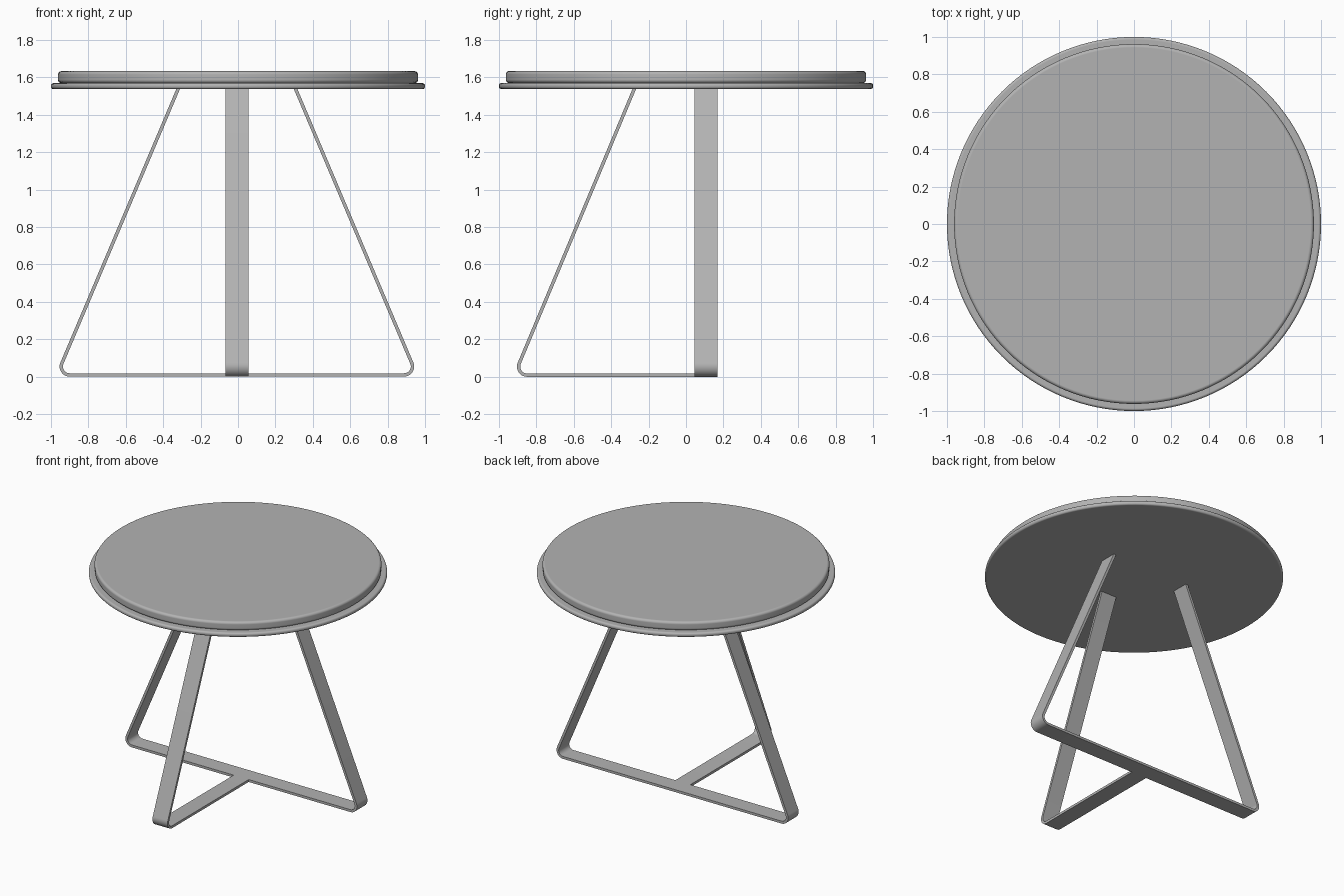
import bpy, bmesh, math
from mathutils import Vector

if "Cube" in bpy.data.objects:
    bpy.data.objects.remove(bpy.data.objects["Cube"])

CX = -0.006          # centre line of the base
THICK = 0.018        # strap thickness
WIDTH = 0.123        # strap width
TOP_Z = 1.545        # strap ends sink slightly into the plate
CORNER_R = 0.045     # bend radius on the strap centre line

# Mid grey finish for every part
GREY = bpy.data.materials.new("mid_grey")
GREY.diffuse_color = (0.45, 0.45, 0.45, 1)
GREY.use_nodes = True
GREY.node_tree.nodes["Principled BSDF"].inputs["Base Color"].default_value = GREY.diffuse_color


def finish(obj):
    obj.data.materials.append(GREY)
    bpy.ops.object.select_all(action='DESELECT')
    obj.select_set(True)
    bpy.context.view_layer.objects.active = obj
    bpy.ops.object.shade_smooth_by_angle(angle=math.radians(30))


def disc(name, radius, z0, z1, bevel):
    """Round slab with softened rims."""
    bpy.ops.mesh.primitive_cylinder_add(vertices=128, radius=radius, depth=z1 - z0,
                                        location=(0, 0, (z0 + z1) / 2))
    obj = bpy.context.object
    obj.name = name
    mod = obj.modifiers.new("rim", 'BEVEL')
    mod.width, mod.segments, mod.limit_method = bevel, 5, 'ANGLE'
    bpy.ops.object.modifier_apply(modifier=mod.name)
    finish(obj)
    obj.modifiers.new("normals", 'WEIGHTED_NORMAL').keep_sharp = True


def fillet(points, radius, steps=10):
    """Round the inner corners of a 2D polyline."""
    path = [points[0]]
    for a, b, c in zip(points, points[1:], points[2:]):
        u, v = (a - b).normalized(), (c - b).normalized()
        half = u.angle(v) / 2
        centre = b + (u + v).normalized() * radius / math.sin(half)
        s = b + u * radius / math.tan(half) - centre
        e = b + v * radius / math.tan(half) - centre
        total = s.angle(e)
        for i in range(steps + 1):
            t = i / steps
            path.append(centre + (s * math.sin((1 - t) * total)
                                  + e * math.sin(t * total)) / math.sin(total))
    path.append(points[-1])
    return path


def strap(name, points, place):
    """Flat bar following a bent path; place maps (along, height, across) to 3D."""
    path = fillet([Vector(p) for p in points], CORNER_R)
    bm = bmesh.new()
    rings = []
    for i, p in enumerate(path):
        d1 = (p - path[max(i - 1, 0)]).normalized()
        d2 = (path[min(i + 1, len(path) - 1)] - p).normalized()
        d = (d1 + d2).normalized()
        n = Vector((-d.y, d.x)) * THICK / 2
        rings.append([bm.verts.new(place(q.x, q.y, w)) for q, w in
                      ((p + n, -WIDTH / 2), (p + n, WIDTH / 2),
                       (p - n, WIDTH / 2), (p - n, -WIDTH / 2))])
    for a, b in zip(rings, rings[1:]):
        for k in range(4):
            m = (k + 1) % 4
            bm.faces.new((a[k], a[m], b[m], b[k]))
    bm.faces.new(rings[0])
    bm.faces.new(rings[-1])
    bmesh.ops.recalc_face_normals(bm, faces=bm.faces)
    mesh = bpy.data.meshes.new(name)
    bm.to_mesh(mesh)
    bm.free()
    obj = bpy.data.objects.new(name, mesh)
    bpy.context.collection.objects.link(obj)
    finish(obj)


# Table top: thin plate with a thicker slab on it
disc("top_plate", 1.0, 1.537, 1.569, 0.014)
disc("top_slab", 0.962, 1.569, 1.633, 0.018)

# Side legs and floor bar bent from one strap
BASE = THICK / 2
strap("side_leg_frame",
      [(-0.311, TOP_Z), (-0.962, BASE), (0.962, BASE), (0.311, TOP_Z)],
      lambda s, h, w: (CX + s, 0.107 + w, h))

# Front leg meeting the floor bar
strap("front_leg",
      [(-0.273, TOP_Z), (-0.917, BASE), (0.0455, BASE)],
      lambda s, h, w: (CX + w, s, h))
